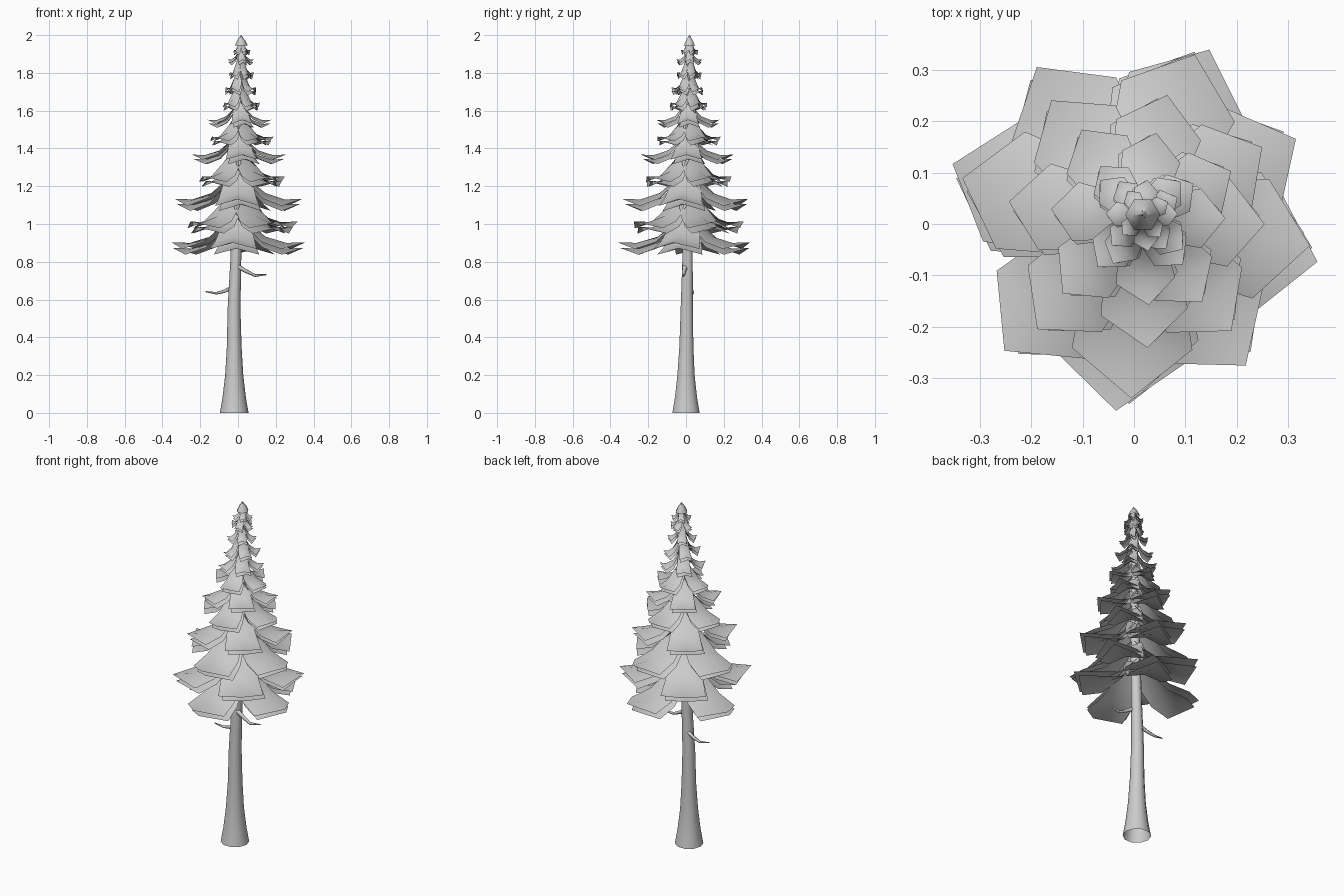
import bpy, bmesh, math
from mathutils import Vector

if "Cube" in bpy.data.objects:
    bpy.data.objects.remove(bpy.data.objects["Cube"])


def make_object(name, bm):
    mesh = bpy.data.meshes.new(name)
    bm.to_mesh(mesh)
    bm.free()
    ob = bpy.data.objects.new(name, mesh)
    bpy.context.collection.objects.link(ob)
    for p in mesh.polygons:
        p.use_smooth = True
    return ob


def tube(name, stations, sides, cap=False, axis='Z'):
    """Loft of circular rings (x, y, z, radius)."""
    bm = bmesh.new()
    rings = []
    for x, y, z, r in stations:
        ring = []
        for i in range(sides):
            a = 2 * math.pi * i / sides
            c, s = r * math.cos(a), r * math.sin(a)
            off = Vector((c, s, 0)) if axis == 'Z' else Vector((0, c, s))
            ring.append(bm.verts.new(Vector((x, y, z)) + off))
        rings.append(ring)
    for lo, hi in zip(rings, rings[1:]):
        for i in range(sides):
            j = (i + 1) % sides
            bm.faces.new((lo[i], lo[j], hi[j], hi[i]))
    if cap:
        bm.faces.new(rings[-1])
    bmesh.ops.recalc_face_normals(bm, faces=bm.faces)
    return make_object(name, bm)


# Flared, slightly leaning trunk, open at the ground
tube("trunk", [(-0.02, 0, 0, 0.076), (-0.02, 0, 0.08, 0.062), (-0.02, 0, 0.2, 0.048),
               (-0.02, 0.002, 0.35, 0.039), (-0.021, 0.004, 0.55, 0.034),
               (-0.012, 0.008, 0.8, 0.029), (-0.002, 0.01, 1.1, 0.026),
               (0.005, 0.01, 1.4, 0.021), (0.012, 0.015, 1.7, 0.014),
               (0.015, 0.02, 1.97, 0.004)], 10)

# Two bare dead twigs
tube("right_twig", [(0, -0.005, 0.775, 0.015), (0.04, -0.01, 0.752, 0.012),
                    (0.09, -0.015, 0.727, 0.008), (0.15, -0.005, 0.732, 0.003)], 5, True, 'X')
tube("left_twig", [(-0.03, 0.02, 0.665, 0.013), (-0.07, 0.03, 0.645, 0.010),
                   (-0.115, 0.035, 0.633, 0.007), (-0.172, 0.03, 0.642, 0.003)], 5, True, 'X')

# Bough outline: (radial fraction, height fraction of drop, half width fraction, edge sag)
BOUGH = [(0.03, 1.0, 0.13, 0.03), (0.18, 0.62, 0.22, 0.09),
         (0.42, 0.20, 0.29, 0.17), (0.72, 0.0, 0.34, 0.20)]


def bough(bm, centre, angle, reach, tip_z, drop, lower):
    a = math.radians(angle)
    out = Vector((math.cos(a), math.sin(a), 0))
    side = Vector((-out.y, out.x, 0))
    rows = []
    for fr, fh, fw, sag in BOUGH:
        mid = centre + out * reach * fr
        z = tip_z + drop * fh - lower
        row = []
        for s in (-1, 0, 1):
            v = mid + side * s * reach * fw
            v.z = z - abs(s) * drop * sag
            row.append(bm.verts.new(v))
        rows.append(row)
    for p, q in zip(rows, rows[1:]):
        for i in (0, 1):
            bm.faces.new((p[i], q[i], q[i + 1], p[i + 1]))
    tip = centre + out * reach
    tip.z = tip_z + 0.02 * drop - lower
    t = bm.verts.new(tip)
    e = rows[-1]
    bm.faces.new((e[0], t, e[1]))
    bm.faces.new((e[1], t, e[2]))


# Tiers: tip height, reach, drop, rotation; boughs alternate straight and diagonal
AXIAL = (162, 66, -12, -95)
DIAGONAL = (122, 27, -52, -135)
TIERS = [(0.90, 0.368, 0.16, 0), (1.01, 0.355, 0.16, 0), (1.13, 0.345, 0.17, 4),
         (1.25, 0.285, 0.14, 3), (1.365, 0.25, 0.12, 10), (1.46, 0.205, 0.11, 0),
         (1.55, 0.17, 0.10, 12), (1.64, 0.125, 0.11, 5), (1.72, 0.105, 0.11, -25),
         (1.80, 0.08, 0.10, 0), (1.87, 0.07, 0.08, 15), (1.92, 0.055, 0.075, 0)]
for n, (z, reach, drop, rot) in enumerate(TIERS):
    bm = bmesh.new()
    f = n / (len(TIERS) - 1)
    c = Vector((-0.003 + 0.02 * f, 0.003 + 0.015 * f, 0))
    for ang in (DIAGONAL if n % 2 else AXIAL):
        bough(bm, c, ang + rot, reach, z, drop, 0)
        bough(bm, c, ang + rot + 4, reach * 0.96, z, drop, 0.03 * (1 - 0.6 * f))
    make_object("bough_tier_%02d" % (n + 1), bm)

# Pointed crown
tube("crown_tip", [(0.017, 0.018, 1.945, 0.034), (0.017, 0.018, 1.97, 0.022),
                   (0.016, 0.018, 2.0, 0.001)], 6)
